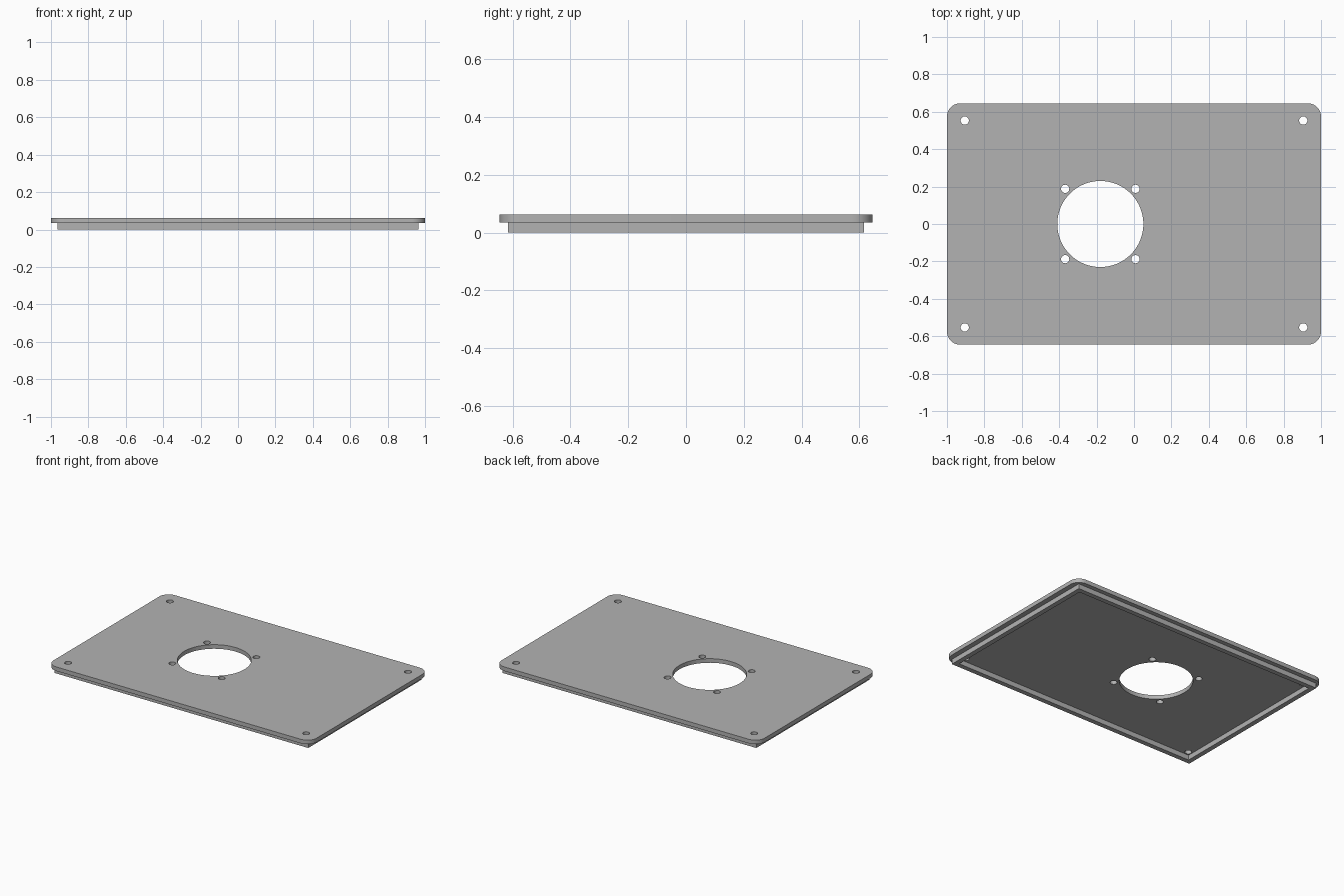
import bpy, bmesh
from math import cos, sin, pi, radians

cube = bpy.data.objects.get("Cube")
if cube:
    bpy.data.objects.remove(cube, do_unlink=True)

# Single grey finish
grey = bpy.data.materials.new("plain grey")
grey.use_nodes = True
colour = (0.45, 0.45, 0.45, 1)
grey.diffuse_color = colour
grey.node_tree.nodes["Principled BSDF"].inputs["Base Color"].default_value = colour


def circle(x, y, r, n=32):
    return [(x + r * cos(2 * pi * i / n), y + r * sin(2 * pi * i / n)) for i in range(n)]


def rectangle(hx, hy, r=0, n=10):
    if r == 0:
        return [(hx, hy), (-hx, hy), (-hx, -hy), (hx, -hy)]
    pts = []
    for k, (sx, sy) in enumerate([(1, 1), (-1, 1), (-1, -1), (1, -1)]):
        for i in range(n + 1):
            a = pi / 2 * (k + i / n)
            pts.append((sx * (hx - r) + r * cos(a), sy * (hy - r) + r * sin(a)))
    return pts


def slab(name, outlines, z0, z1):
    """Extrude a flat outline; further outlines inside it become holes."""
    curve = bpy.data.curves.new(name + " profile", "CURVE")
    curve.dimensions = "2D"
    curve.fill_mode = "BOTH"
    curve.extrude = (z1 - z0) / 2
    for pts in outlines:
        spline = curve.splines.new("POLY")
        spline.points.add(len(pts) - 1)
        for point, (x, y) in zip(spline.points, pts):
            point.co = (x, y, 0, 1)
        spline.use_cyclic_u = True
    helper = bpy.data.objects.new(name + " helper", curve)
    bpy.context.collection.objects.link(helper)
    graph = bpy.context.evaluated_depsgraph_get()
    mesh = bpy.data.meshes.new_from_object(helper.evaluated_get(graph))
    bpy.data.objects.remove(helper, do_unlink=True)
    bpy.data.curves.remove(curve)

    bm = bmesh.new()
    bm.from_mesh(mesh)
    bmesh.ops.remove_doubles(bm, verts=bm.verts, dist=0.0001)
    bmesh.ops.translate(bm, verts=bm.verts, vec=(0, 0, (z0 + z1) / 2))
    bmesh.ops.recalc_face_normals(bm, faces=bm.faces)
    bm.to_mesh(mesh)
    bm.free()
    mesh.materials.clear()
    mesh.materials.append(grey)
    mesh.name = name
    obj = bpy.data.objects.new(name, mesh)
    bpy.context.collection.objects.link(obj)
    bpy.ops.object.select_all(action="DESELECT")
    obj.select_set(True)
    bpy.context.view_layer.objects.active = obj
    bpy.ops.object.shade_smooth_by_angle(angle=radians(30))
    return obj


# Cover plate with a large opening, its four screw holes and four corner holes
opening_x = -0.18
holes = [circle(opening_x, 0, 0.23, 96)]
for sx in (-1, 1):
    for sy in (-1, 1):
        holes.append(circle(opening_x + sx * 0.188, sy * 0.188, 0.022))
        holes.append(circle(sx * 0.905, sy * 0.553, 0.022))
slab("cover_plate", [rectangle(1, 0.645, 0.07)] + holes, 0.034, 0.062)

# Locating rim under the plate
rim = 0.033
slab("locating_rim", [rectangle(0.965, 0.615), rectangle(0.965 - rim, 0.615 - rim)], 0, 0.034)
